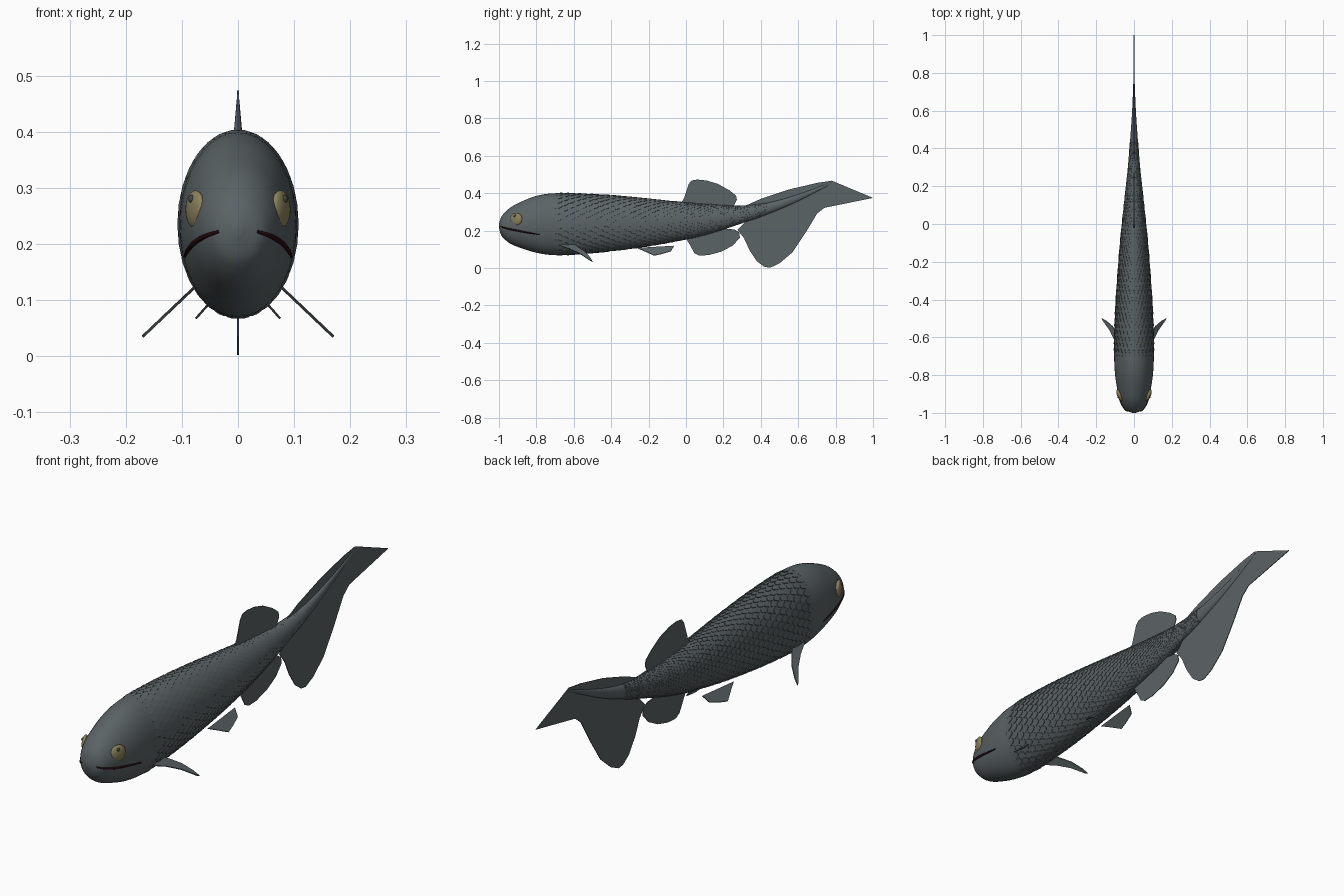
import bpy, bmesh, math
from mathutils import Vector, Matrix

cube = bpy.data.objects.get("Cube")
if cube:
    bpy.data.objects.remove(cube, do_unlink=True)


def material(name, color):
    m = bpy.data.materials.new(name)
    m.use_nodes = True
    m.diffuse_color = (*color, 1)
    m.node_tree.nodes["Principled BSDF"].inputs["Base Color"].default_value = (*color, 1)
    return m


GREY = material("slate grey skin", (0.105, 0.125, 0.132))
EYE = material("dull yellow eye", (0.26, 0.22, 0.11))
PUPIL = material("dark pupil", (0.06, 0.065, 0.05))
MOUTH = material("dark red mouth", (0.018, 0.004, 0.005))

# Body outline: y, top z, bottom z, half width
STATIONS = [
    (-1.0, .235, .215, .006), (-.99, .268, .18, .036), (-.97, .295, .155, .056),
    (-.94, .322, .132, .071), (-.9, .345, .114, .083), (-.8, .385, .083, .099),
    (-.7, .399, .07, .104), (-.5, .394, .082, .1), (-.3, .38, .104, .088),
    (-.1, .36, .135, .073), (.1, .342, .177, .053), (.3, .334, .24, .032),
    (.45, .353, .292, .021), (.6, .395, .357, .011), (.79, .465, .455, .003),
]


def section(y):
    """Smoothly interpolated centre height, half height and half width at y."""
    n = len(STATIONS)
    k = max(i for i in range(n - 1) if i == 0 or STATIONS[i][0] <= y)
    a, b = STATIONS[k], STATIONS[k + 1]
    before, after = STATIONS[max(k - 1, 0)], STATIONS[min(k + 2, n - 1)]
    span = b[0] - a[0]
    t = (y - a[0]) / span
    out = []
    for c in (1, 2, 3):
        ma = (b[c] - before[c]) / (b[0] - before[0]) * span
        mb = (after[c] - a[c]) / (after[0] - a[0]) * span
        out.append((2*t**3 - 3*t**2 + 1) * a[c] + (t**3 - 2*t**2 + t) * ma
                   + (3*t**2 - 2*t**3) * b[c] + (t**3 - t**2) * mb)
    top, bottom, width = out
    return (top + bottom) / 2, (top - bottom) / 2, width


def skin(y, angle, offset=0.0):
    zc, h, w = section(y)
    return Vector(((w + offset) * math.cos(angle), y, zc + (h + offset) * math.sin(angle)))


def side_point(y, z, offset=0.0):
    zc, h, _ = section(y)
    return skin(y, math.asin(max(-1, min(1, (z - zc) / h))), offset)


def finish(bm, name, mat, smooth=True):
    bmesh.ops.recalc_face_normals(bm, faces=bm.faces)
    mesh = bpy.data.meshes.new(name)
    bm.to_mesh(mesh)
    bm.free()
    obj = bpy.data.objects.new(name, mesh)
    bpy.context.collection.objects.link(obj)
    mesh.materials.append(mat)
    if smooth:
        bpy.ops.object.select_all(action='DESELECT')
        obj.select_set(True)
        bpy.context.view_layer.objects.active = obj
        bpy.ops.object.shade_smooth_by_angle(angle=math.radians(35))
    return obj


def loft(name, ys, offset, sides=40):
    bm = bmesh.new()
    rings = [[bm.verts.new(skin(y, math.tau * i / sides, offset)) for i in range(sides)] for y in ys]
    for r, s in zip(rings, rings[1:]):
        for i in range(sides):
            j = (i + 1) % sides
            bm.faces.new((r[i], r[j], s[j], s[i]))
    bm.faces.new(rings[0])
    bm.faces.new(rings[-1])
    return finish(bm, name, GREY)


# Head with a round snout, and the trunk starting just inside it
loft("head", [-1 + .3 * (i / 20) ** 2 for i in range(21)], .001)
loft("trunk", [-.72 + 1.5 * i / 50 for i in range(51)], -.001)


# Overlapping scales in staggered rows that shrink toward the tail
OUTLINE = [(0, -.4), (.5, -.5), (.85, -.3), (1, 0), (.85, .3), (.5, .5), (0, .4)]


def build_scales(around=30):
    bm = bmesh.new()
    y, row = -.715, 0
    while y < .42:
        h = section(y)[1]
        step, lift = h * .2, h * .026
        for i in range(around):
            mid = i + .5 * (row % 2)
            upper, lower = [], []
            for u, v in OUTLINE:
                angle = math.tau * (mid + v * 1.04) / around
                py = y + u * step * 1.7
                upper.append(bm.verts.new(skin(py, angle, lift * u)))
                lower.append(bm.verts.new(skin(py, angle, -.002)))
            bm.faces.new(upper)
            for k in range(len(OUTLINE) - 1):
                bm.faces.new((upper[k + 1], upper[k], lower[k], lower[k + 1]))
        y += step
        row += 1
    return finish(bm, "scales", GREY)


build_scales()


# Fins: flat outlines given thickness
def fin(name, points, thickness=.003):
    bm = bmesh.new()
    face = bm.faces.new([bm.verts.new(p) for p in points])
    face.normal_update()
    shift = face.normal * thickness
    for v in bm.verts:
        v.co -= shift / 2
    grown = bmesh.ops.extrude_face_region(bm, geom=[face], use_keep_orig=True)
    moved = [g for g in grown["geom"] if isinstance(g, bmesh.types.BMVert)]
    bmesh.ops.translate(bm, verts=moved, vec=shift)
    bmesh.ops.triangulate(bm, faces=[f for f in bm.faces if len(f.verts) > 4])
    return finish(bm, name, GREY, smooth=False)


def middle_fin(name, outline):
    return fin(name, [(0, y, z) for y, z in outline])


middle_fin("dorsal_fin", [
    (-.03, .34), (-.01, .375), (.015, .45), (.03, .468), (.06, .473), (.11, .468), (.17, .45),
    (.23, .417), (.268, .387), (.272, .365), (.255, .33), (.1, .32)])
middle_fin("anal_fin", [
    (-.01, .175), (.02, .125), (.045, .08), (.07, .067), (.12, .069), (.19, .088), (.25, .12),
    (.288, .162), (.285, .19), (.26, .206), (.2, .212), (.1, .2)])
middle_fin("tail_fin", [
    (.3, .325), (.4, .37), (.55, .42), (.7, .455), (.78, .467), (1, .375), (.74, .322),
    (.7, .29), (.64, .19), (.57, .085), (.5, .025), (.45, .002), (.42, .006), (.38, .035),
    (.34, .095), (.31, .16), (.275, .205), (.32, .25)])

# Paired fins sit on planes that slope down and outward
PECTORAL = [(-.69, .075), (-.62, .1), (-.56, .13), (-.51, .166), (-.5, .17),
            (-.512, .148), (-.54, .115), (-.58, .087), (-.61, .068)]
PELVIC = [(-.26, .04), (-.22, .055), (-.17, .075), (-.13, .067), (-.08, .054), (-.065, .03)]
for side, s in (("left", 1), ("right", -1)):
    fin(side + "_pectoral_fin", [(s * x, y, .125 - (x - .075) * .95) for y, x in PECTORAL], .005)
    fin(side + "_pelvic_fin", [(s * x, y, .118 - (x - .03) * 1.13) for y, x in PELVIC], .004)


# Eyes with small raised pupils
def ball(name, centre, radii, turn, mat):
    bm = bmesh.new()
    place = Matrix.Translation(centre) @ Matrix.Rotation(turn, 4, 'Z') @ Matrix.Diagonal((*radii, 1))
    bmesh.ops.create_uvsphere(bm, u_segments=24, v_segments=14, radius=1, matrix=place)
    return finish(bm, name, mat)


for side, s in (("left", 1), ("right", -1)):
    centre = side_point(-.908, .262, -.002)
    pupil = side_point(-.915, .275, .012)
    for p in (centre, pupil):
        p.x *= s
    ball(side + "_eye", centre, (.013, .034, .034), -s * .4, EYE)
    ball(side + "_pupil", pupil, (.006, .007, .007), 0, PUPIL)

    # Mouth line hugging the side of the head
    curve = bpy.data.curves.new(side + "_mouth", 'CURVE')
    curve.dimensions = '3D'
    curve.bevel_depth = .005
    curve.bevel_resolution = 2
    curve.use_fill_caps = True
    line = curve.splines.new('POLY')
    count = 17
    line.points.add(count - 1)
    for i, point in enumerate(line.points):
        t = i / (count - 1)
        p = side_point(-.991 + .211 * t ** 1.4, .222 - .044 * t ** 1.1, .0005)
        point.co = (s * p.x, p.y, p.z, 1)
        point.radius = .55 + .45 * math.sin(math.pi * t)
    curve.materials.append(MOUTH)
    bpy.context.collection.objects.link(bpy.data.objects.new(side + "_mouth", curve))
